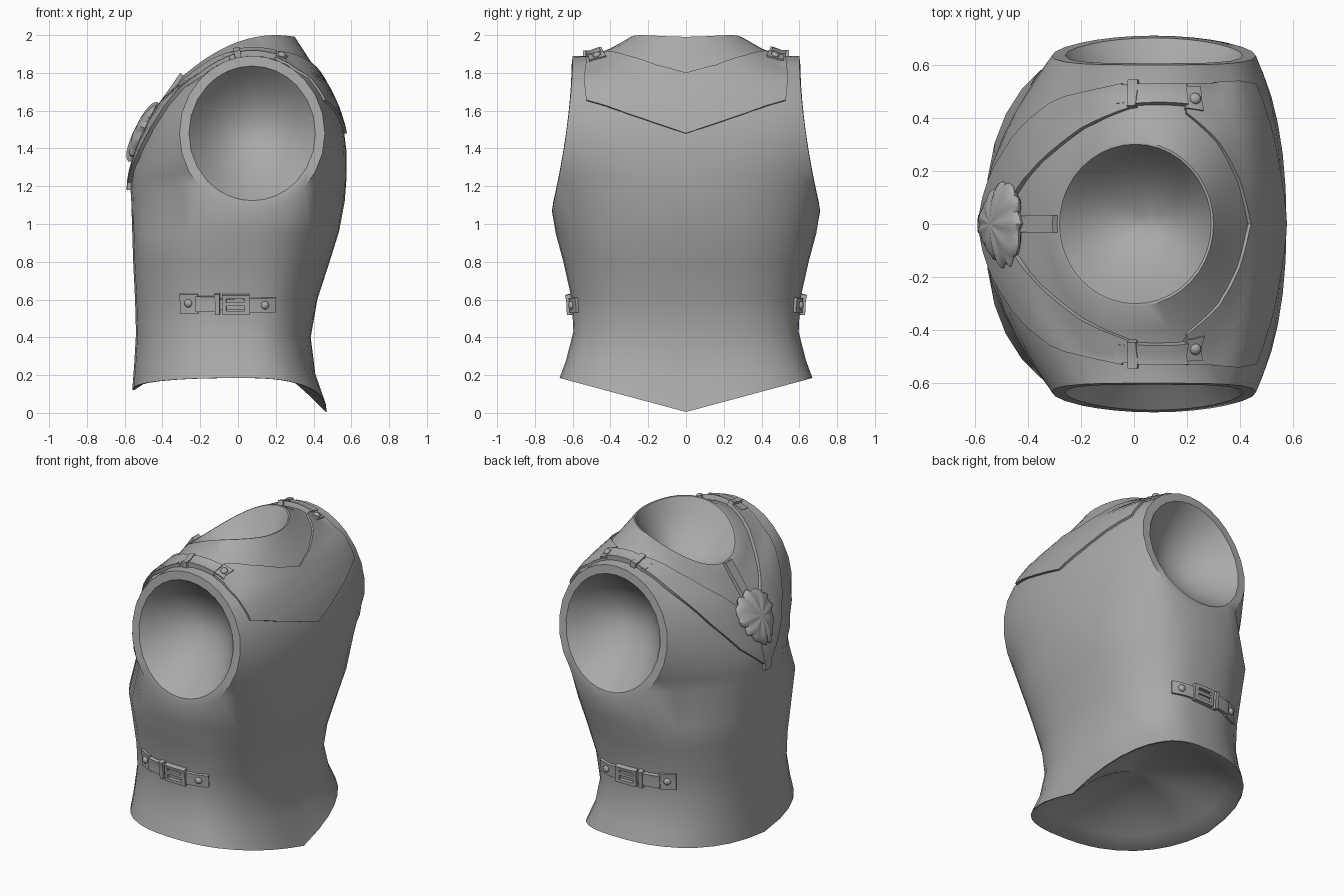
import bpy, bmesh, math
from mathutils import Vector as V
from mathutils.bvhtree import BVHTree

cube = bpy.data.objects.get("Cube")
if cube:
    bpy.data.objects.remove(cube)

grey = bpy.data.materials.new("plain grey")
grey.use_nodes = True
grey.diffuse_color = (0.4, 0.4, 0.4, 1)
grey.node_tree.nodes["Principled BSDF"].inputs["Base Color"].default_value = (0.4, 0.4, 0.4, 1)


def finish(name, bm, angle=35):
    mesh = bpy.data.meshes.new(name)
    bm.to_mesh(mesh)
    bm.free()
    mesh.materials.append(grey)
    mesh.shade_smooth()
    mesh.set_sharp_from_angle(angle=math.radians(angle))
    bpy.context.collection.objects.link(bpy.data.objects.new(name, mesh))


def bezier(a, c, b, n):
    return [a * (1 - t) ** 2 + c * 2 * t * (1 - t) + b * t * t for t in (i / n for i in range(n + 1))]


# Half cross-section columns: chest, side, back
ARC, SIDE = 6, 8
HALF = 2 * ARC + SIDE
FULL = 2 * HALF


def oval(deg):
    a = math.radians(deg)
    z = 1.48 + 0.41 * math.sin(a)
    return V((0.075 + 0.385 * math.cos(a), 0.6 + 0.11 * (max(0, 1.89 - z) / 0.82) ** 1.7, z))


# Torso rows up to the armholes: front x, half width, back x, heights at front, side, back
rows = []
for xf, w, xb, zf, zs, zb in [
        (-0.56, 0.67, 0.47, 0.12, 0.185, 0.005), (-0.55, 0.635, 0.41, 0.25, 0.28, 0.2),
        (-0.54, 0.597, 0.385, 0.42, 0.43, 0.4), (-0.545, 0.605, 0.42, 0.6, 0.6, 0.6),
        (-0.555, 0.65, 0.485, 0.8, 0.8, 0.8), (-0.56, 0.69, 0.535, 0.96, 0.95, 0.96)]:
    half = []
    for j in range(HALF + 1):
        a = math.radians(65 * j / ARC if j <= ARC else 65 + 55 * (j - ARC) / SIDE if j <= ARC + SIDE
                         else 120 + 60 * (j - ARC - SIDE) / ARC)
        c, s = abs(math.cos(a)) ** 0.82, max(0, math.sin(a)) ** 0.82
        front = a < math.pi / 2
        z0 = zf if front else zb
        half.append(V((0.03 + ((xf - 0.03) if front else (xb - 0.03)) * c, w * s, z0 + (zs - z0) * s)))
    rows.append(half)
LOW = len(rows)

# Rows beside the armholes
chest = [(-0.565, 1.12), (-0.57, 1.2), (-0.555, 1.29), (-0.53, 1.37), (-0.495, 1.46), (-0.455, 1.54), (-0.41, 1.61)]
spine = [(0.565, 1.12), (0.575, 1.25), (0.575, 1.38), (0.56, 1.5), (0.53, 1.6), (0.49, 1.69), (0.445, 1.77)]
STEPS = len(chest) - 1
for i, ((xf, zf), (xb, zb)) in enumerate(zip(chest, spine)):
    lift = 90 * i / STEPS
    sign = 1 if i == STEPS else -1
    side = [oval(sign * (135 - 90 * k / SIDE)) for k in range(SIDE + 1)]
    a, b = oval(225 - lift), oval(-45 + lift)
    ca = V((xf, a.y * 0.5, zf * 0.7 + a.z * 0.3))
    cb = V((xb, b.y * 0.66, zb * 0.7 + b.z * 0.3))
    rows.append(bezier(V((xf, 0, zf)), ca, a, ARC) + side[1:-1] + bezier(b, cb, V((xb, 0, zb)), ARC))
TOP = len(rows) - 1

# Shoulder rows up to the neck, dipping slightly over the shoulders
neck = []
for j in range(HALF + 1):
    a = math.pi * (1 - j / HALF)
    x = 0.005 + 0.295 * math.cos(a)
    neck.append(V((x, 0.31 * math.sin(a), 2.0 - 0.9 * (x - 0.2) ** 2)))
for t, dip in ((0.33, 0.025), (0.67, 0.02), (1, 0)):
    rows.append([p.lerp(q, t) - V((0, 0, dip * math.sin(math.pi * j / HALF)))
                 for j, (p, q) in enumerate(zip(rows[TOP], neck))])

# Body skin
bm = bmesh.new()
grid = []
for half in rows:
    half[0].y = half[-1].y = 0
    grid.append([bm.verts.new(p) for p in half + [V((p.x, -p.y, p.z)) for p in half[-2:0:-1]]])


def bridge(low, high, skip=lambda j: False):
    for j in range(len(low)):
        k = (j + 1) % len(low)
        if not skip(j):
            bm.faces.new((low[j], low[k], high[k], high[j]))


for i in range(len(grid) - 1):
    bridge(grid[i], grid[i + 1],
           lambda j: LOW <= i < TOP and ARC <= min(j, FULL - 1 - j) < ARC + SIDE)
bm.normal_update()
skin = BVHTree.FromBMesh(bm)


def dish(ring, direction, depth, rim, steps=7):
    """Close an opening with a flat rim and a shallow rounded hollow."""
    mid = sum((v.co for v in ring), V()) / len(ring)
    start = [v.co.copy() for v in ring]
    for k in range(steps):
        r = 1 - k / steps
        new = [bm.verts.new(mid + (p - mid) * rim * r + direction * depth * (1 - r * r)) for p in start]
        bridge(ring, new)
        ring = new
    tip = bm.verts.new(mid + direction * depth)
    for j in range(len(ring)):
        bm.faces.new((ring[j], ring[(j + 1) % len(ring)], tip))


# Hollows at the hem, neck and armholes
dish(grid[0], V((0, 0, 1)), 0.18, 0.98)
dish(grid[-1], V((0.25, 0, -0.97)), 0.22, 0.97)
for s in (1, -1):
    cells = [(LOW, c) for c in range(ARC, ARC + SIDE)] + [(r, ARC + SIDE) for r in range(LOW, TOP)]
    cells += [(TOP, c) for c in range(ARC + SIDE, ARC, -1)] + [(r, ARC) for r in range(TOP, LOW, -1)]
    dish([grid[r][c if s > 0 else FULL - c] for r, c in cells], V((0, -s, 0)), 0.23, 0.87)
bmesh.ops.delete(bm, geom=[v for v in bm.verts if not v.link_faces], context='VERTS')
bmesh.ops.recalc_face_normals(bm, faces=bm.faces)
finish("vest_body", bm, 40)


def on_skin(p):
    """Nearest point on the body and its outward normal."""
    q, n, _, _ = skin.find_nearest(p)
    core = V((0.03, 0, min(max(q.z, 0.3), 1.3)))
    return q, (n if n.dot(q - core) > 0 else -n)


def plate(name, edge_a, edge_b, height, across=6):
    """Raised sheet laid on the body between two edges."""
    b = bmesh.new()
    vs = []
    for p, q in zip(edge_a, edge_b):
        spots = [on_skin(p.lerp(q, k / across)) for k in range(across + 1)]
        vs.append([b.verts.new(spot + n * height) for spot, n in spots])
    for r, t in zip(vs, vs[1:]):
        for k in range(across):
            b.faces.new((r[k], r[k + 1], t[k + 1], t[k]))
    b.normal_update()
    if sum(f.normal.dot(on_skin(f.calc_center_median())[1]) for f in b.faces) < 0:
        bmesh.ops.reverse_faces(b, faces=b.faces)
    skirt = bmesh.ops.extrude_edge_only(b, edges=[e for e in b.edges if e.is_boundary])["geom"]
    for v in skirt:
        if isinstance(v, bmesh.types.BMVert):
            v.co -= on_skin(v.co)[1] * (height + 0.012)
    finish(name, b)


def rivet(name, p, lift):
    b = bmesh.new()
    bmesh.ops.create_uvsphere(b, u_segments=12, v_segments=8, radius=0.022)
    spot, n = on_skin(p)
    for v in b.verts:
        v.co = n.to_track_quat('Z', 'Y') @ V((v.co.x, v.co.y, v.co.z * 0.7)) + spot + n * lift
    finish(name, b)


def dense(points, s=1, n=4):
    pts = [V((x, y * s, z)) for x, y, z in points]
    return [a.lerp(b, k / n) for a, b in zip(pts, pts[1:]) for k in range(n)] + [pts[-1]]


# Edges of the pointed back yoke and the front lapels
yoke_in = [(0.2, 0.53, 1.88), (0.2, 0.42, 1.92), (0.33, 0.31, 1.9), (0.41, 0.16, 1.85), (0.44, 0, 1.8)]
yoke_out = [(0.47, 0.53, 1.66), (0.5, 0.43, 1.63), (0.53, 0.31, 1.585), (0.56, 0.16, 1.535), (0.575, 0, 1.48)]
lapel_in = [(-0.02, 0.44, 1.92), (-0.2, 0.36, 1.83), (-0.34, 0.23, 1.68), (-0.43, 0.1, 1.55), (-0.47, 0, 1.47)]
lapel_out = [(-0.05, 0.53, 1.89), (-0.25, 0.48, 1.74), (-0.42, 0.36, 1.56), (-0.52, 0.2, 1.36), (-0.575, 0, 1.19)]
# Strap pieces: name, along from-to, across from-to, height
shoulder_parts = [
    ("end_tab", -0.08, 0, -0.035, 0.035, 0.022), ("buckle_bar", -0.02, 0.015, -0.055, 0.055, 0.036),
    ("band", 0.01, 0.2, -0.045, 0.04, 0.03), ("rivet_tab", 0.19, 0.27, -0.06, 0.03, 0.022)]
waist_parts = [
    ("front_tab", -0.31, -0.21, -0.05, 0.055, 0.012), ("band", -0.22, -0.1, -0.04, 0.045, 0.022),
    ("keeper", -0.12, -0.095, -0.055, 0.06, 0.03), ("tongue", -0.1, 0.04, -0.03, 0.03, 0.015),
    ("buckle_top", -0.08, 0.06, 0.035, 0.055, 0.03), ("buckle_base", -0.08, 0.06, -0.055, -0.035, 0.03),
    ("buckle_rear", 0.035, 0.06, -0.055, 0.055, 0.03), ("buckle_front", -0.08, -0.06, -0.055, 0.055, 0.03),
    ("buckle_pin", -0.06, 0.04, -0.007, 0.01, 0.03), ("rear_tab", 0.06, 0.2, -0.045, 0.035, 0.015)]
for side, s in (("left", 1), ("right", -1)):
    plate(side + "_back_yoke", dense(yoke_in, s), dense(yoke_out, s), 0.014, 10)
    plate(side + "_lapel", dense(lapel_in, s), dense(lapel_out, s), 0.02, 8)
    shoulder = lambda u, v: V((u, s * (0.49 + v), 1.9))
    waist = lambda u, v: V((u, s * (0.605 - 0.6 * (u - 0.01) ** 2), 0.575 + v))
    for kind, place, parts in (("shoulder", shoulder, shoulder_parts), ("waist", waist, waist_parts)):
        for part, u0, u1, v0, v1, h in parts:
            us = [u0 + (u1 - u0) * k / 6 for k in range(7)]
            plate(f"{side}_{kind}_{part}", [place(u, v0) for u in us], [place(u, v1) for u in us], h, 3)
    rivet(side + "_shoulder_rivet", shoulder(0.235, -0.015), 0.024)
    rivet(side + "_waist_front_rivet", waist(-0.26, 0.005), 0.014)
    rivet(side + "_waist_rear_rivet", waist(0.14, -0.005), 0.017)

# Narrow centre strap from neck to lapel tip
centre = dense([(-0.28, 0, 1.79), (-0.41, 0, 1.61), (-0.53, 0, 1.37), (-0.575, 0, 1.18)])
plate("centre_strap", [p - V((0, 0.032, 0)) for p in centre], [p + V((0, 0.032, 0)) for p in centre], 0.022, 2)

# Ruffled chest ornament, narrowing toward its lower end
b = bmesh.new()
bmesh.ops.create_uvsphere(b, u_segments=48, v_segments=14, radius=1)
spot, n = on_skin(V((-0.49, 0, 1.48)))
up = n.cross(V((0, 1, 0)))
up = up if up.z > 0 else -up
for v in b.verts:
    a, r = math.atan2(v.co.y, v.co.x), math.hypot(v.co.x, v.co.y)
    ruffle = 1 + 0.05 * r * math.sin(13 * a) + 0.04 * r * math.sin(17 * a + 1)
    width = 0.175 * (0.85 + 0.3 * v.co.y) * ruffle
    bump = 0.045 * v.co.z * (1 + 0.15 * math.sin(9 * a) * r)
    v.co = spot + n * (bump + 0.02) + up * (0.165 * v.co.y * ruffle) + V((0, v.co.x * width, 0))
bmesh.ops.recalc_face_normals(b, faces=b.faces)
finish("chest_ornament", b)
